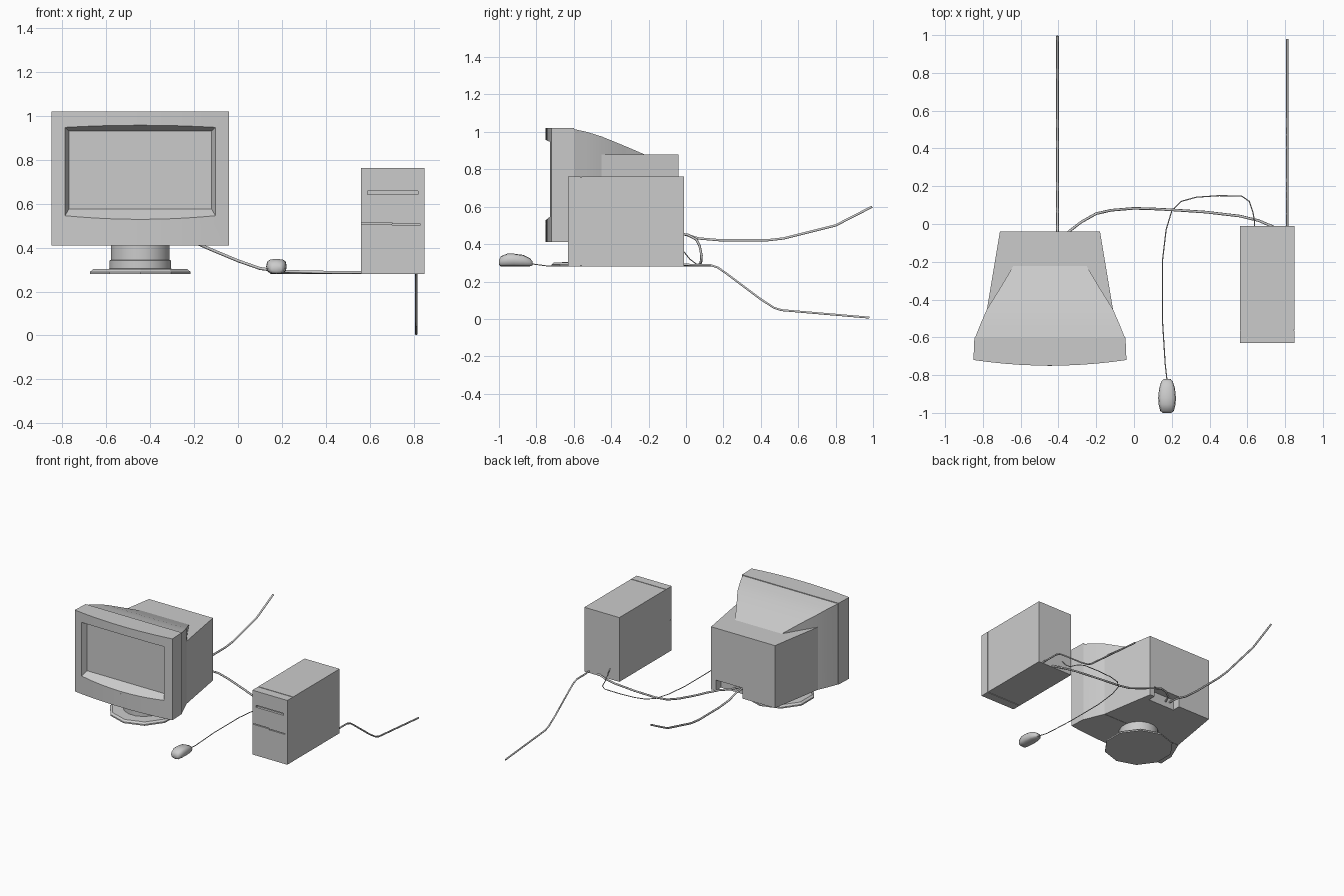
import bpy, bmesh, math

if "Cube" in bpy.data.objects:
    bpy.data.objects.remove(bpy.data.objects["Cube"])

MX = -0.445  # centre line of the monitor


def finish(name, bm, smooth=None):
    bmesh.ops.recalc_face_normals(bm, faces=bm.faces)
    me = bpy.data.meshes.new(name)
    bm.to_mesh(me)
    bm.free()
    ob = bpy.data.objects.new(name, me)
    bpy.context.collection.objects.link(ob)
    if smooth:
        bpy.ops.object.select_all(action='DESELECT')
        ob.select_set(True)
        bpy.context.view_layer.objects.active = ob
        bpy.ops.object.shade_smooth_by_angle(angle=math.radians(smooth))
    return ob


def loft(name, rings, smooth=None):
    """Skin a list of equal-length point loops and cap both ends."""
    bm = bmesh.new()
    vs = [[bm.verts.new(p) for p in r] for r in rings]
    n = len(vs[0])
    for a, b in zip(vs, vs[1:]):
        for i in range(n):
            j = (i + 1) % n
            bm.faces.new((a[i], a[j], b[j], b[i]))
    bm.faces.new(vs[0])
    bm.faces.new(vs[-1])
    return finish(name, bm, smooth)


def rect(cx, y, hx, z0, z1):
    return [(cx - hx, y, z0), (cx + hx, y, z0), (cx + hx, y, z1), (cx - hx, y, z1)]


def box(name, x0, x1, y0, y1, z0, z1):
    c, h = (x0 + x1) / 2, (x1 - x0) / 2
    return loft(name, [rect(c, y0, h, z0, z1), rect(c, y1, h, z0, z1)])


def lathe(name, cx, cy, profile, sides, smooth=None):
    return loft(name, [[(cx + r * math.cos(math.tau * (i + .5) / sides),
                         cy + r * math.sin(math.tau * (i + .5) / sides), z)
                        for i in range(sides)] for r, z in profile], smooth)


def cut(ob, cutter):
    m = ob.modifiers.new("cut", 'BOOLEAN')
    m.operation, m.solver, m.object = 'DIFFERENCE', 'EXACT', cutter
    cutter.hide_render = True
    cutter.hide_set(True)


def cable(name, pts, r):
    cu = bpy.data.curves.new(name, 'CURVE')
    cu.dimensions = '3D'
    cu.bevel_depth, cu.bevel_resolution, cu.use_fill_caps = r, 1, True
    sp = cu.splines.new('POLY')
    sp.points.add(len(pts) - 1)
    for p, co in zip(sp.points, pts):
        p.co = (*co, 1)
    ob = bpy.data.objects.new(name, cu)
    bpy.context.collection.objects.link(ob)
    return ob


# Monitor bezel: bowed front, extruded upward, with a sloped screen opening
plan = [(MX - .4, -.60), (MX + .4, -.60)]
plan += [(MX + .405 * t, -.75 + .03 * t * t) for t in (1, .8, .6, .4, .2, 0, -.2, -.4, -.6, -.8, -1)]
bezel = loft("monitor_bezel", [[(x, y, z) for x, y in plan] for z in (.41, 1.02)], 30)
cut(bezel, loft("screen_cutter", [rect(MX, -.80, .375, .49, .98),
                                  rect(MX, -.69, .325, .575, .93)]))
box("power_button", MX - .012, MX + .012, -.752, -.74, .505, .512)

# Monitor hood tapering backward, and the rear tube housing
hood = [(-.61, .40, .41, 1.017), (-.53, .368, .41, 1.0), (-.45, .333, .41, .975),
        (-.34, .264, .5, .93), (-.22, .193, .5, .879)]
loft("monitor_hood", [rect(MX, *h) for h in hood], 30)
housing = loft("monitor_housing", [rect(MX, -.46, .335, .411, .88),
                                   rect(MX, -.04, .265, .411, .88)])
cut(housing, box("socket_cutter", -.44, -.22, -.10, .02, .35, .49))

# Swivel stand
lathe("monitor_neck", MX, -.48, [(.142, .29), (.142, .342), (.136, .344), (.136, .42)], 16, 30)
lathe("monitor_foot", MX, -.48, [(.24, .28), (.24, .29), (.225, .302), (.14, .304)], 10)

# Computer tower with a separate front panel
box("tower_body", .56, .85, -.56, -.01, .28, .762)
box("tower_seam", .565, .845, -.57, -.55, .285, .757)
panel = box("tower_front_panel", .56, .85, -.63, -.565, .28, .762)
for i, (x0, x1, z0, z1) in enumerate([(.59, .82, .642, .657), (.555, .70, .508, .514),
                                      (.70, .83, .502, .508)]):
    cut(panel, box(f"slot_cutter_{i}", x0, x1, -.66, -.612, z0, z1))

# Mouse: rounded sections along y
mouse = [(-1.0, .022, .290, .315), (-.99, .036, .281, .335), (-.955, .045, .28, .349),
         (-.92, .047, .28, .349), (-.87, .042, .28, .342), (-.835, .031, .281, .325),
         (-.82, .018, .287, .308)]
rings = []
for y, hx, z0, z1 in mouse:
    ring = []
    for i in range(12):
        a = math.tau * i / 12
        c, s = math.cos(a), math.sin(a)
        ring.append((.175 + hx * math.copysign(abs(c) ** .7, c), y,
                     (z0 + z1) / 2 + (z1 - z0) / 2 * math.copysign(abs(s) ** .7, s)))
    rings.append(ring)
loft("mouse", rings, 60)

# Cables
cable("mouse_cable", [(.175, -.83, .295), (.165, -.74, .283), (.15, -.5, .283), (.15, -.2, .283),
                      (.17, -.03, .283), (.20, .07, .283), (.25, .12, .283), (.33, .142, .283),
                      (.45, .15, .283), (.57, .148, .283), (.61, .12, .285), (.63, .06, .29),
                      (.637, .02, .32), (.638, -.02, .37)], .003)
cable("video_cable", [(-.37, -.10, .455), (-.345, -.04, .455), (-.28, .01, .45), (-.20, .055, .425),
                      (-.12, .073, .39), (0, .083, .34), (.10, .08, .305), (.2, .075, .292),
                      (.38, .063, .288), (.56, .042, .287), (.66, .018, .288), (.75, -.02, .29)], .007)
cable("monitor_power_cable", [(-.405, -.10, .46), (-.405, -.02, .455), (-.405, .07, .43), (-.405, .19, .42),
                              (-.405, .43, .42), (-.405, .52, .43), (-.405, .80, .50),
                              (-.405, .995, .60)], .007)
cable("tower_power_cable", [(.812, -.02, .292), (.812, .05, .288), (.812, .13, .288), (.812, .17, .275),
                            (.812, .22, .24), (.812, .40, .105), (.812, .47, .06), (.812, .51, .047),
                            (.812, .98, .007)], .006)
